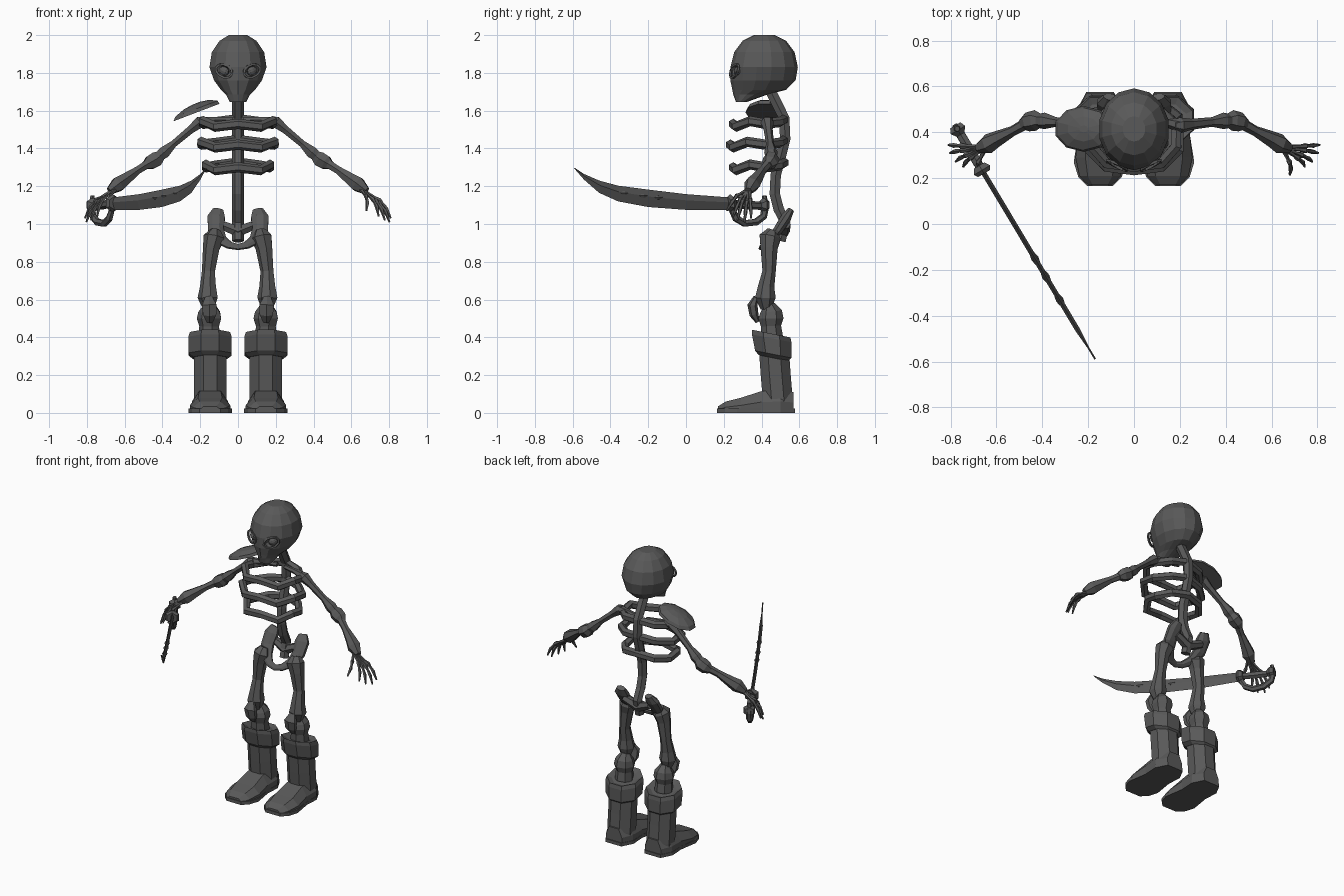
import bpy
import bmesh
import math
from mathutils import Vector

old = bpy.data.objects.get("Cube")
if old:
    bpy.data.objects.remove(old, do_unlink=True)

grey = bpy.data.materials.new("dark grey")
grey.use_nodes = True
grey.diffuse_color = (0.1, 0.1, 0.1, 1)
grey.node_tree.nodes["Principled BSDF"].inputs["Base Color"].default_value = (0.1, 0.1, 0.1, 1)

SIDES = (("left", 1), ("right", -1))


def loft(name, rings, closed=False):
    """Skin a list of equal-sized point rings; cap the ends unless closed."""
    bm = bmesh.new()
    rows = [[bm.verts.new(p) for p in ring] for ring in rings]
    n = len(rows[0])
    pairs = list(zip(rows, rows[1:]))
    if closed:
        pairs.append((rows[-1], rows[0]))
    else:
        bm.faces.new(rows[0])
        bm.faces.new(rows[-1])
    for a, b in pairs:
        for i in range(n):
            j = (i + 1) % n
            bm.faces.new((a[i], a[j], b[j], b[i]))
    bmesh.ops.recalc_face_normals(bm, faces=bm.faces)
    mesh = bpy.data.meshes.new(name)
    bm.to_mesh(mesh)
    bm.free()
    mesh.materials.append(grey)
    obj = bpy.data.objects.new(name, mesh)
    bpy.context.collection.objects.link(obj)
    return obj


def tube(name, path, radii, sides=6, ref=(0, 1, 0), closed=False, side=1, flat=1):
    """Polygonal tube along a path; flat scales the radius along ref."""
    pts = [Vector((side * x, y, z)) for x, y, z in path]
    if not isinstance(radii, (list, tuple)):
        radii = [radii] * len(pts)
    last, rings = len(pts) - 1, []
    for i, (p, r) in enumerate(zip(pts, radii)):
        before = pts[i - 1] if closed else pts[max(i - 1, 0)]
        after = pts[(i + 1) % len(pts)] if closed else pts[min(i + 1, last)]
        t = (after - before).normalized()
        u = t.cross(Vector(ref)).normalized()
        v = u.cross(t)
        ring = []
        for k in range(sides):
            a = math.tau * (k + 0.5) / sides
            ring.append(p + u * r * math.cos(a) + v * r * flat * math.sin(a))
        rings.append(ring)
    return loft(name, rings, closed)


def oval(cx, cy, z, rx, ry, n=12, turn=0.0):
    angles = [math.tau * (i + turn) / n for i in range(n)]
    return [(cx + rx * math.cos(a), cy + ry * math.sin(a), z) for a in angles]


def ball(name, centre, size, rot=(0, 0, 0), segments=10, rings=6):
    bpy.ops.mesh.primitive_uv_sphere_add(segments=segments, ring_count=rings,
                                         location=centre, rotation=rot)
    obj = bpy.context.object
    obj.name = name
    obj.scale = size
    obj.data.materials.append(grey)
    return obj


# Skull: height, half width, front and back of each level
levels = [(2.0, .05, .36, .47), (1.97, .1, .30, .53), (1.91, .142, .255, .575),
          (1.83, .155, .235, .592), (1.76, .13, .235, .58), (1.71, .092, .245, .53),
          (1.685, .065, .25, .43), (1.645, .045, .265, .32)]
skull = loft("skull", [oval(0, (f + b) / 2, z, w, (b - f) / 2, 14, .5) for z, w, f, b in levels])

# Slanted eye sockets with raised rims
for label, s in SIDES:
    rot = (0, s * math.radians(-25), s * math.radians(28))
    cutter = ball("socket_cutter", (s * .074, .25, 1.81), (.042, .045, .03), rot)
    cut = skull.modifiers.new("socket", "BOOLEAN")
    cut.operation = "DIFFERENCE"
    cut.object = cutter
    bpy.context.view_layer.objects.active = skull
    bpy.ops.object.modifier_apply(modifier=cut.name)
    bpy.data.objects.remove(cutter, do_unlink=True)
    ball(label + "_eye", (s * .074, .275, 1.81), (.03, .02, .024), rot)
    rim = []
    for i in range(10):
        a = math.tau * i / 10
        u, v = .046 * math.cos(a), .033 * math.sin(a)
        rim.append((.074 + u * .9 - v * .4, .256 + u * .5, 1.81 + u * .4 + v * .9))
    tube(label + "_eye_rim", rim, .008, 4, closed=True, side=s)

# Spine
spine = [(.45, 1.70), (.49, 1.62), (.52, 1.56), (.525, 1.45), (.505, 1.37), (.475, 1.26),
         (.47, 1.16), (.49, 1.08), (.525, 1.01), (.50, .91)]
tube("spine", [(0, y, z) for y, z in spine], .032, 6, ref=(1, 0, 0))

# Rib hoops, dipping at the front corners
for i, (z, w, front) in enumerate([(1.54, .185, .25), (1.43, .195, .235), (1.31, .17, .25)]):
    half = [(.12, front + .015, z - .025), (w, front + .09, z + .005),
            (w, .42, z - .01), (.11, .495, z)]
    hoop = [(0, front, z - .01)] + half + [(0, .52, z + .015)]
    hoop += [(-x, y, h) for x, y, h in reversed(half)]
    tube("rib_%d" % (i + 1), hoop, .026, 6, ref=(0, 0, 1), closed=True, flat=1.05)

# Pelvis bowl with flared wings, tied to the spine
wing = [(.105, .555, 1.075), (.115, .53, 1.035), (.118, .49, .97), (.09, .445, .915), (.045, .41, .887)]
bowl = wing + [(0, .40, .878)] + [(-x, y, z) for x, y, z in reversed(wing)]
girth = [.03, .05, .045, .034, .024]
tube("pelvis", bowl, girth + [.02] + girth[::-1], 8, ref=(0, .7, -.7), flat=.6)
tube("sacrum", [(-.1, .53, 1.0), (0, .515, .96), (.1, .53, 1.0)], [.025, .035, .025])

for label, s in SIDES:
    # Arm bones and joints
    shoulder, elbow, wrist = (.2, .43, 1.54), (.42, .45, 1.355), (.60, .37, 1.235)
    tube(label + "_collar", [(.03, .47, 1.55), (.12, .45, 1.55), shoulder], [.015, .018, .03], side=s)
    tube(label + "_upper_arm", [(.175, .43, 1.555), shoulder, (.25, .435, 1.50), (.34, .445, 1.425),
                                (.39, .45, 1.38), elbow], [.02, .035, .024, .021, .036, .03], side=s)
    tube(label + "_elbow", [(.40, .452, 1.37), (.43, .452, 1.345), (.465, .445, 1.325), (.49, .435, 1.31)],
         [.025, .045, .042, .024], side=s)
    tube(label + "_forearm", [(.46, .445, 1.33), (.53, .405, 1.285), wrist, (.635, .35, 1.21), (.68, .33, 1.175)],
         [.026, .023, .036, .044, .022], side=s)

    # Fingers: straight to the knuckle, then bent down
    tips = [(.81, .345, 1.03), (.803, .31, 1.01), (.778, .272, 1.02), (.745, .25, 1.04), (.68, .215, 1.07)]
    base = Vector((.65, .335, 1.19))
    for i, tip in enumerate(tips):
        tip = Vector(tip)
        root = base.lerp(tip, .1)
        bend = base.lerp(tip, .55) + Vector((.012, 0, .025))
        knuckle = bend.lerp(tip, .5) + Vector((.006, 0, .004))
        path = [root, root.lerp(bend, .7), bend, bend.lerp(knuckle, .4), knuckle, knuckle.lerp(tip, .4), tip]
        tube("%s_finger_%d" % (label, i + 1), path, [.012, .008, .013, .008, .011, .008, .005], 5, side=s)

    # Thigh, knee, kneecap and shin
    tube(label + "_thigh", [(.12, .46, .965), (.125, .445, .93), (.14, .44, .87), (.155, .44, .75),
                            (.157, .425, .67), (.158, .42, .61), (.155, .425, .55)],
         [.03, .058, .046, .036, .044, .056, .03], 7, side=s)
    tube(label + "_kneecap", [(.155, .37, .615), (.152, .352, .57), (.15, .36, .52), (.15, .38, .48)],
         [.02, .045, .04, .018], 6, side=s, flat=.6)
    tube(label + "_shin", [(.15, .44, .575), (.15, .45, .535), (.15, .45, .50), (.15, .45, .46), (.15, .455, .40)],
         [.03, .06, .068, .055, .06], 7, side=s)

    # Boot: tilted cuff, shaft, foot and sole
    cx = s * .148
    rings = []
    for lift, rx, ry in [(.405, .085, .075), (.42, .115, .11), (.395, .124, .113), (.31, .122, .104), (.29, .095, .085)]:
        ring = oval(cx, .457, lift, rx, ry, 8, .5)
        rings.append([(x, y + (lift - .36) * -.1, z - (y - .457) * .2) for x, y, z in ring])
    loft(label + "_boot_cuff", rings)
    loft(label + "_boot_shaft", [oval(cx, y, z, .093, .086, 8, .5)
                                 for y, z in [(.465, .34), (.475, .2), (.485, .08), (.485, .02)]])
    foot = []
    for y, w, h in [(.17, .055, .035), (.21, .09, .06), (.29, .107, .08), (.40, .094, .115), (.50, .096, .12), (.57, .06, .11)]:
        outline = [(-w, .01), (w, .01), (w, h * .5), (w * .6, h), (-w * .6, h), (-w, h * .5)]
        foot.append([(cx + x, y, z) for x, z in outline])
    loft(label + "_foot", foot)
    edge = [(.06, .576), (.1, .5), (.094, .4), (.115, .27), (.095, .205), (.055, .165)]
    edge += [(-x, y) for x, y in reversed(edge)]
    loft(label + "_sole", [[(cx + x, y, z) for x, y in edge] for z in (0, .022)])

# Shoulder plate: sloping faceted shell over the right shoulder
plate = []
for grow, rise in [(.6, .0), (1, .0), (.92, .02), (.55, .042), (.15, .05)]:
    ring = oval(-.22, .415, 0, .128 * grow, .1 * grow, 10, .5)
    plate.append([(x, y, 1.59 + (x + .22) * .38 + rise) for x, y, z in ring])
loft("shoulder_plate", plate)


def along(y, z, off=0.0):
    """Point in the sword's upright plane, pushed sideways by off."""
    return Vector((-.78 + (.43 - y) * .599 + off * .86, y + off * .51, z))


# Curved blade: position, top edge, bottom edge
blade = [(.24, 1.14, 1.075), (.0, 1.158, 1.075), (-.2, 1.182, 1.09), (-.36, 1.203, 1.12),
         (-.46, 1.23, 1.165), (-.54, 1.265, 1.235), (-.59, 1.298, 1.292)]
stations = []
for y, top, low in blade:
    t = .011 if y > -.5 else .004
    mid = top * .6 + low * .4
    stations.append([along(y, top), along(y, mid, t), along(y, low), along(y, mid, -t)])
loft("blade", stations)
turn = math.atan2(-1, .599)
for i, (y, z) in enumerate([(-.15, 1.14), (-.23, 1.15), (-.33, 1.165)]):
    ball("blade_stud_%d" % (i + 1), along(y, z), (.032, .017, .012), (0, 0, turn), 8, 4)

# Grip, pommel, guard and knuckle bow
tube("grip", [along(.23, 1.11), along(.33, 1.1), along(.42, 1.095)], [.02, .024, .02], 6, ref=(0, 0, 1))
tube("pommel", [along(.39, 1.1), along(.41, 1.1), along(.43, 1.1)], [.022, .042, .03], 6, ref=(0, 0, 1))
tube("guard", [along(.22, 1.11), along(.235, 1.11), along(.255, 1.11)], [.035, .048, .03], 6, ref=(0, 0, 1))
bow = [(.24, 1.08), (.265, 1.03), (.31, 1.003), (.37, 1.01), (.41, 1.04), (.42, 1.09), (.415, 1.15)]
tube("knuckle_bow", [along(y, z) for y, z in bow], [.016, .02, .02, .02, .02, .02, .012], 6, ref=(.86, .51, 0))
